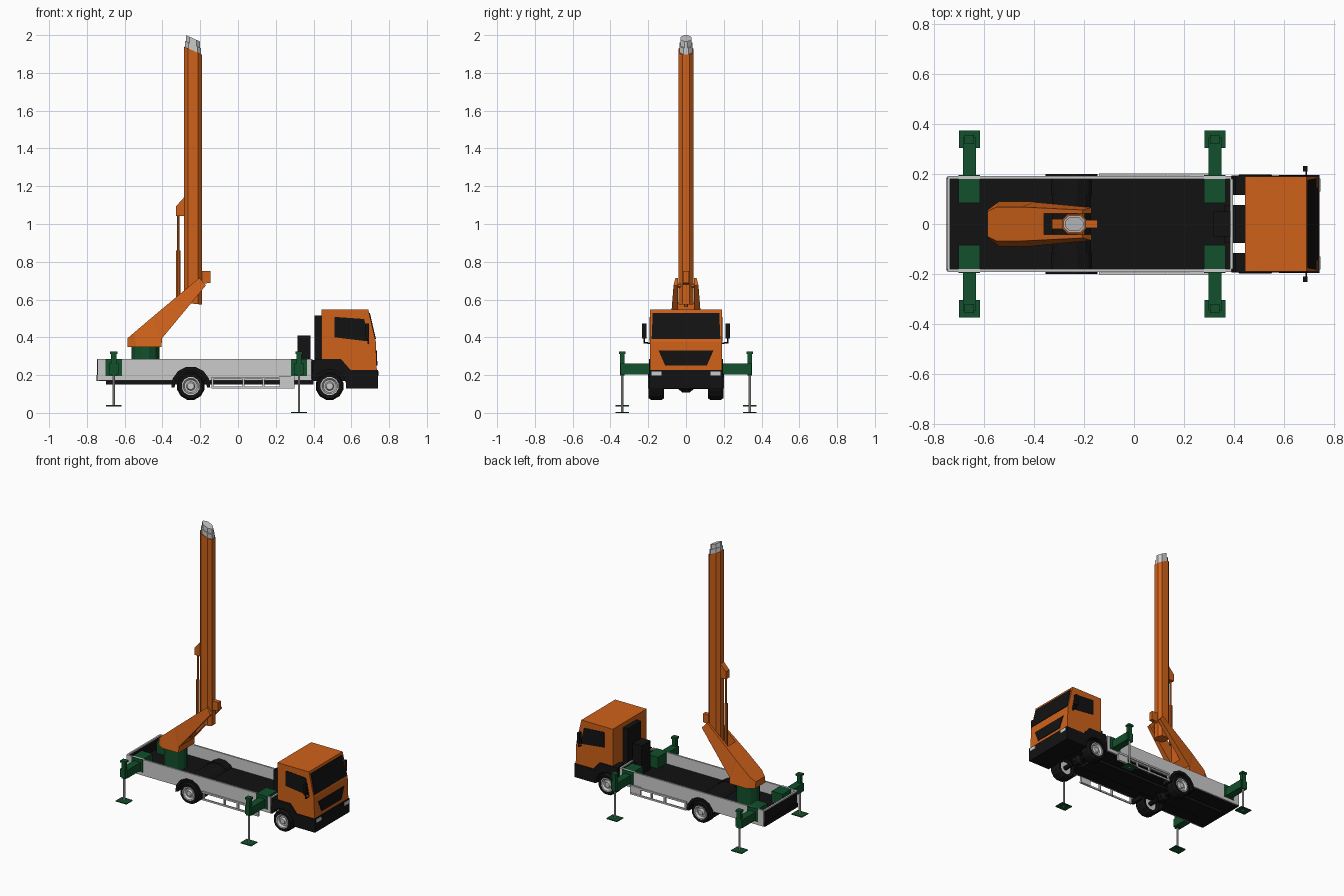
import bpy, bmesh
from math import sin, cos, pi
from mathutils import Vector

if "Cube" in bpy.data.objects:
    bpy.data.objects.remove(bpy.data.objects["Cube"])


def material(name, rgb):
    m = bpy.data.materials.new(name)
    m.diffuse_color = (*rgb, 1)
    m.use_nodes = True
    m.node_tree.nodes["Principled BSDF"].inputs["Base Color"].default_value = m.diffuse_color
    return m


ORANGE = material("orange", (0.62, 0.12, 0.01))
BLACK = material("black", (0.006, 0.006, 0.006))
GREEN = material("green", (0.006, 0.08, 0.025))
GREY = None


def build(name, verts, faces, mat):
    bm = bmesh.new()
    vs = [bm.verts.new(v) for v in verts]
    for f in faces:
        bm.faces.new([vs[i] for i in f])
    bmesh.ops.recalc_face_normals(bm, faces=bm.faces)
    me = bpy.data.meshes.new(name)
    bm.to_mesh(me)
    bm.free()
    ob = bpy.data.objects.new(name, me)
    bpy.context.collection.objects.link(ob)
    if mat:
        me.materials.append(mat)
    return ob


def loft(name, rings, mat, caps=True, closed=False):
    """Skin a list of equal-length rings of points."""
    n, k = len(rings[0]), len(rings)
    faces = [(r * n + i, r * n + (i + 1) % n, (r + 1) % k * n + (i + 1) % n, (r + 1) % k * n + i)
             for r in range(k if closed else k - 1) for i in range(n)]
    if caps and not closed:
        faces += [tuple(range(n)), tuple(range((k - 1) * n, k * n))]
    return build(name, [p for r in rings for p in r], faces, mat)


def prism(name, pts, y0, y1, mat):
    """Extrude an (x, z) profile along y."""
    return loft(name, [[(x, y, z) for x, z in pts] for y in (y0, y1)], mat)


def box(name, x0, x1, y0, y1, z0, z1, mat):
    return prism(name, [(x0, z0), (x1, z0), (x1, z1), (x0, z1)], y0, y1, mat)


def tube(name, a, b, r, mat, n=8):
    a, b = Vector(a), Vector(b)
    q = (b - a).to_track_quat('Z', 'Y')
    ring = [q @ Vector((r * cos(2 * pi * (i + .5) / n), r * sin(2 * pi * (i + .5) / n), 0)) for i in range(n)]
    return loft(name, [[p + v for v in ring] for p in (a, b)], mat)


def lathe_y(name, profile, x, z, mat, closed=False, n=12):
    """Revolve a (radius, y) profile about the y axis."""
    return loft(name, [[(x + r * cos(2 * pi * (i + .5) / n), y, z + r * sin(2 * pi * (i + .5) / n))
                        for i in range(n)] for r, y in profile], mat, closed=closed)


def arc(cx, cz, r, a0, a1, n):
    return [(cx + r * cos(a0 + (a1 - a0) * i / n), cz + r * sin(a0 + (a1 - a0) * i / n)) for i in range(n + 1)]


RW, FW, WZ = -0.25, 0.485, 0.142   # wheel positions

# Load bed: floor, wheel hump, end panels
box("bed_floor", -0.745, 0.39, -0.18, 0.18, 0.17, 0.205, BLACK)
prism("wheel_hump", arc(RW, WZ, 0.1, pi * .2, pi * .8, 5), -0.18, 0.18, BLACK)
box("rear_bumper", -0.75, -0.735, -0.185, 0.185, 0.17, 0.2, BLACK)
for nm, x in (("rear", -0.742), ("front", 0.388)):
    box(nm + "_panel", x - 0.005, x + 0.007, -0.18, 0.18, 0.19, 0.278, BLACK)
    box(nm + "_rim", x - 0.005, x + 0.007, -0.18, 0.18, 0.278, 0.286, GREY)

# Chassis under the cab and equipment behind it
box("chassis_frame", 0.36, 0.62, -0.075, 0.075, 0.17, 0.28, BLACK)
box("chassis_spine", -0.70, 0.40, -0.07, 0.07, 0.15, 0.175, BLACK)
box("air_intake", 0.405, 0.447, -0.075, 0.075, 0.275, 0.515, BLACK)
box("engine_box", 0.315, 0.385, -0.05, 0.05, 0.2, 0.41, BLACK)
for nm, x in (("rear", RW), ("front", FW)):
    tube(nm + "_axle", (x, -0.13, WZ), (x, 0.13, WZ), 0.016, BLACK)
    lathe_y(nm + "_differential", [(0.018, -0.04), (0.038, -0.018), (0.038, 0.018), (0.018, 0.04)], x, WZ, BLACK, n=8)

# Cab shell, windscreen, grille, bumper
prism("cab", [(0.443, 0.275), (0.443, 0.547), (0.69, 0.547), (0.73, 0.375), (0.735, 0.22), (0.595, 0.22), (0.54, 0.275)],
      -0.19, 0.19, ORANGE)
box("bumper", 0.58, 0.742, -0.195, 0.195, 0.13, 0.226, BLACK)


def front_x(z):
    return 0.69 + 0.04 * (0.547 - z) / 0.172 if z > 0.375 else 0.73 + 0.005 * (0.375 - z) / 0.155


def front_panel(name, pts, mat):
    return loft(name, [[(front_x(z) + d, y, z) for y, z in pts] for d in (-0.004, 0.004)], mat)


front_panel("windscreen", [(-0.182, 0.39), (0.182, 0.39), (0.176, 0.53), (-0.176, 0.53)], BLACK)
front_panel("grille", [(-0.11, 0.25), (0.11, 0.25), (0.145, 0.33), (-0.145, 0.33)], BLACK)

# Parts repeated on both sides of the truck
for s, side in ((-1, "left"), (1, "right")):
    # bed wall with wheel arch cutout
    prism(side + "_bed_wall", [(-0.745, 0.172), (-0.745, 0.286), (0.39, 0.286), (0.39, 0.172)]
          + arc(RW, WZ, 0.09, pi * .11, pi * .89, 6), s * 0.179, s * 0.191, GREY)
    # rear mudguard
    prism(side + "_mudguard", arc(RW, WZ, 0.104, -0.08, pi + 0.08, 7) + arc(RW, WZ, 0.086, pi + 0.08, -0.08, 7),
          s * 0.115, s * 0.2, BLACK)
    # front wheel arch
    prism(side + "_front_arch", [(0.39, 0.175), (0.405, 0.285), (0.545, 0.285), (0.597, 0.226), (0.62, 0.226),
                                 (0.62, 0.13), (0.573, 0.13)] + arc(FW, WZ, 0.088, 0.2, pi * .88, 6),
          s * 0.115, s * 0.194, BLACK)
    # door window, headlamp
    prism(side + "_window", [(0.51, 0.505), (0.515, 0.508), (0.668, 0.497), (0.695, 0.378), (0.51, 0.4)],
          s * 0.186, s * 0.193, BLACK)
    box(side + "_headlamp", 0.70, 0.746, s * 0.13, s * 0.182, 0.197, 0.22, GREY)
    # wing mirror with its arms
    box(side + "_mirror", 0.676, 0.694, s * 0.209, s * 0.232, 0.395, 0.472, BLACK)
    tube(side + "_mirror_arm_low", (0.69, s * 0.18, 0.368), (0.688, s * 0.225, 0.372), 0.004, BLACK, 6)
    tube(side + "_mirror_stem", (0.688, s * 0.222, 0.368), (0.688, s * 0.222, 0.41), 0.004, BLACK, 6)
    # wheels
    for nm, x in (("rear", RW), ("front", FW)):
        lathe_y(f"{side}_{nm}_tyre", [(0.048, s * 0.12), (0.068, s * 0.117), (0.075, s * 0.128), (0.075, s * 0.186),
                                      (0.067, s * 0.198), (0.048, s * 0.196)], x, WZ, BLACK, closed=True)
        lathe_y(f"{side}_{nm}_hub", [(0.049, s * 0.13), (0.049, s * 0.197), (0.042, s * 0.197), (0.034, s * 0.182),
                                     (0.024, s * 0.182), (0.018, s * 0.194)], x, WZ, GREY)
    # side guard rails
    for nm, z in (("upper", 0.185), ("lower", 0.135)):
        box(f"{side}_guard_{nm}", -0.14, 0.3, s * 0.194, s * 0.202, z - 0.006, z + 0.006, GREY)
    for i, x in enumerate((-0.135, 0.03, 0.135)):
        box(f"{side}_guard_post_{i}", x - 0.005, x + 0.005, s * 0.185, s * 0.2, 0.13, 0.19, GREY)
    box(side + "_guard_panel", 0.22, 0.3, s * 0.185, s * 0.199, 0.13, 0.195, GREY)
    # outriggers
    for nm, x, z in (("rear", -0.658, 0.035), ("front", 0.323, 0.0)):
        t = f"{side}_{nm}_outrigger_"
        box(t + "housing", x - 0.043, x + 0.043, s * 0.083, s * 0.195, 0.195, 0.286, GREEN)
        box(t + "beam", x - 0.026, x + 0.026, s * 0.19, s * 0.346, 0.204, 0.262, GREEN)
        box(t + "column", x - 0.014, x + 0.014, s * 0.326, s * 0.35, 0.198, 0.315, GREEN)
        box(t + "cap", x - 0.019, x + 0.019, s * 0.32, s * 0.356, 0.312, 0.326, GREEN)
        tube(t + "rod", (x, s * 0.338, z), (x, s * 0.338, 0.21), 0.007, GREY)
        box(t + "foot", x - 0.042, x + 0.042, s * 0.303, s * 0.374, z, z + 0.006, GREEN)

# Slewing pedestal
tube("pedestal", (-0.49, 0, 0.2), (-0.49, 0, 0.352), 0.077, GREEN, 12)

# Slanted boom support, forked by a slot: sections (top x, z, half width, bottom x, z, half width)
sections = [(-0.585, 0.395, 0.05, -0.585, 0.35, 0.057), (-0.55, 0.425, 0.068, -0.54, 0.35, 0.09),
            (-0.45, 0.51, 0.068, -0.405, 0.35, 0.09), (-0.43, 0.527, 0.067, -0.402, 0.395, 0.088),
            (-0.205, 0.715, 0.056, -0.17, 0.675, 0.066)]
support = loft("boom_support", [[(xt, -ht, zt), (xt, ht, zt), (xb, hb, zb), (xb, -hb, zb)]
                                for xt, zt, ht, xb, zb, hb in sections], ORANGE)
slot = box("slot_cutter", -0.36, -0.1, -0.042, 0.042, 0.3, 0.9, GREY)
slot.hide_render = True
slot.hide_viewport = True
cut = support.modifiers.new("slot", 'BOOLEAN')
cut.object, cut.operation, cut.solver = slot, 'DIFFERENCE', 'EXACT'
tube("boom_pivot", (-0.212, -0.05, 0.675), (-0.212, 0.05, 0.675), 0.015, ORANGE)


# Telescopic octagonal boom with slanted ends
def octagon(z, a, b, c, slope, cx=-0.238):
    pts = [(a, b - c), (a - c, b), (c - a, b), (-a, b - c), (-a, c - b), (c - a, -b), (a - c, -b), (a, c - b)]
    return [(cx + x, y, z + slope * x) for x, y in pts]


for nm, z0, z1, a, b, mat in (("outer", 0.578, 1.918, 0.047, 0.039, ORANGE), ("middle", 1.85, 1.95, 0.043, 0.034, GREY),
                              ("inner", 1.85, 1.983, 0.038, 0.028, GREY)):
    loft(f"boom_{nm}", [octagon(z0, a, b, 0.02, -0.1), octagon(z1, a, b, 0.02, -0.45)], mat)

# Boom hinge block, ram bracket and lifting ram
prism("hinge_block", [(-0.21, 0.67), (-0.18, 0.685), (-0.145, 0.688), (-0.145, 0.75), (-0.21, 0.75)], -0.015, 0.015, ORANGE)
prism("ram_bracket", [(-0.327, 1.042), (-0.327, 1.095), (-0.282, 1.145), (-0.26, 1.145), (-0.26, 1.042)],
      -0.02, 0.02, ORANGE)
tube("ram_cylinder", (-0.316, 0, 0.56), (-0.316, 0, 0.86), 0.012, ORANGE)
tube("ram_rod", (-0.316, 0, 0.85), (-0.316, 0, 1.05), 0.007, ORANGE)
